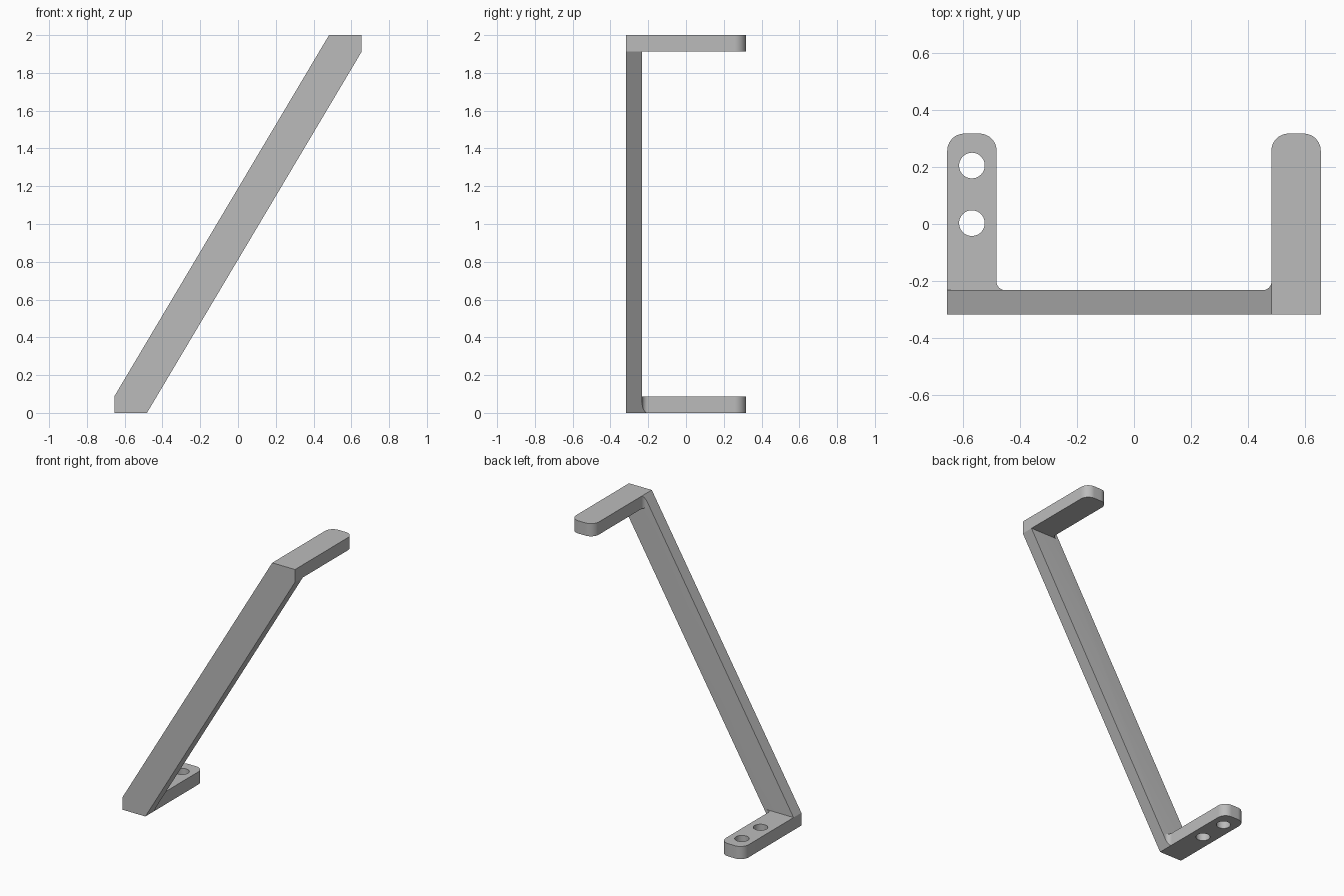
import bpy, bmesh, math
from mathutils import Matrix, Vector

cube = bpy.data.objects.get("Cube")
if cube:
    bpy.data.objects.remove(cube, do_unlink=True)

# Overall sizes
X, Y, H = 0.655, 0.317, 2.0      # half width, half depth, height
INNER, T = 0.482, 0.087          # inner side of the tabs, tab thickness
BACK = -0.232                    # rear face of the bar
OVERLAP = BACK - 0.02            # tabs reach a little into the bar

grey = bpy.data.materials.new("plain grey")
grey.use_nodes = True
grey.diffuse_color = (0.5, 0.5, 0.5, 1)
grey.node_tree.nodes["Principled BSDF"].inputs["Base Color"].default_value = (0.5, 0.5, 0.5, 1)

# Half turn about the y axis through the middle: lower end to upper end
HALF_TURN = Matrix.Translation((0, 0, H)) @ Matrix.Rotation(math.pi, 4, 'Y')


def arc(cx, cy, r, start, end, n=14):
    angles = [math.radians(start + (end - start) * i / n) for i in range(n + 1)]
    return [(cx + r * math.cos(a), cy + r * math.sin(a)) for a in angles]


def prism(name, points, offset, upper=False, clip=None):
    """Extrude a closed outline, optionally clip it and turn it to the upper end."""
    bm = bmesh.new()
    face = bm.faces.new([bm.verts.new(p) for p in points])
    ext = bmesh.ops.extrude_face_region(bm, geom=[face])
    verts = [v for v in ext["geom"] if isinstance(v, bmesh.types.BMVert)]
    bmesh.ops.translate(bm, verts=verts, vec=offset)
    if clip:
        cut = bmesh.ops.bisect_plane(bm, geom=bm.verts[:] + bm.edges[:] + bm.faces[:],
                                     plane_co=clip[0], plane_no=clip[1], clear_outer=True)
        edges = [e for e in cut["geom_cut"] if isinstance(e, bmesh.types.BMEdge)]
        bmesh.ops.holes_fill(bm, edges=edges, sides=0)
    if upper:
        bm.transform(HALF_TURN)
    bmesh.ops.recalc_face_normals(bm, faces=bm.faces[:])
    mesh = bpy.data.meshes.new(name)
    bm.to_mesh(mesh)
    bm.free()
    mesh.materials.append(grey)
    obj = bpy.data.objects.new(name, mesh)
    bpy.context.collection.objects.link(obj)
    return obj


def combine(target, other, operation):
    mod = target.modifiers.new(operation.lower(), 'BOOLEAN')
    mod.operation, mod.solver, mod.object = operation, 'EXACT', other
    bpy.context.view_layer.objects.active = target
    bpy.ops.object.modifier_apply(modifier=mod.name)
    bpy.data.objects.remove(other, do_unlink=True)


# Slanted bar with trimmed ends
half = [(-X, T), (-X, 0), (-INNER, 0)]
outline = half + [(-x, H - z) for x, z in half]
bracket = prism("slanted_bracket", [(x, -Y, z) for x, z in outline], (0, BACK + Y, 0))

# Outlines shared by both ends
R, F = 0.06, 0.03
tab = [(-X, OVERLAP), (-INNER, OVERLAP)]
tab += arc(-INNER - R, Y - R, R, 0, 90) + arc(-X + R, Y - R, R, 90, 180)
fillet = [(-INNER - 0.02, OVERLAP), (-INNER + F, OVERLAP)]
fillet += arc(-INNER + F, BACK + F, F, 270, 180) + [(-INNER - 0.02, BACK + F)]
lower_edge = (Vector((-INNER, 0, 0)), Vector((H - T, 0, -(X + INNER))))

for upper in (False, True):
    # Mounting tab and the fillet in its corner
    plate = prism("mounting_tab", [(x, y, 0) for x, y in tab], (0, 0, T), upper)
    corner = prism("corner_fillet", [(x, y, 0) for x, y in fillet], (0, 0, T), upper, lower_edge)
    # Two screw holes
    for y in (0.003, 0.205):
        ring = arc(-(X + INNER) / 2, y, 0.045, 0, 360, 40)[:-1]
        drill = prism("drill", [(a, b, -0.1) for a, b in ring], (0, 0, 0.3), upper)
        combine(plate, drill, 'DIFFERENCE')
    combine(bracket, plate, 'UNION')
    combine(bracket, corner, 'UNION')

# Merge coplanar faces and shade
bm = bmesh.new()
bm.from_mesh(bracket.data)
bmesh.ops.remove_doubles(bm, verts=bm.verts[:], dist=0.0001)
bmesh.ops.dissolve_limit(bm, angle_limit=math.radians(0.5), verts=bm.verts[:], edges=bm.edges[:])
bm.to_mesh(bracket.data)
bm.free()
bracket.select_set(True)
bpy.context.view_layer.objects.active = bracket
bpy.ops.object.shade_smooth_by_angle(angle=math.radians(30))
